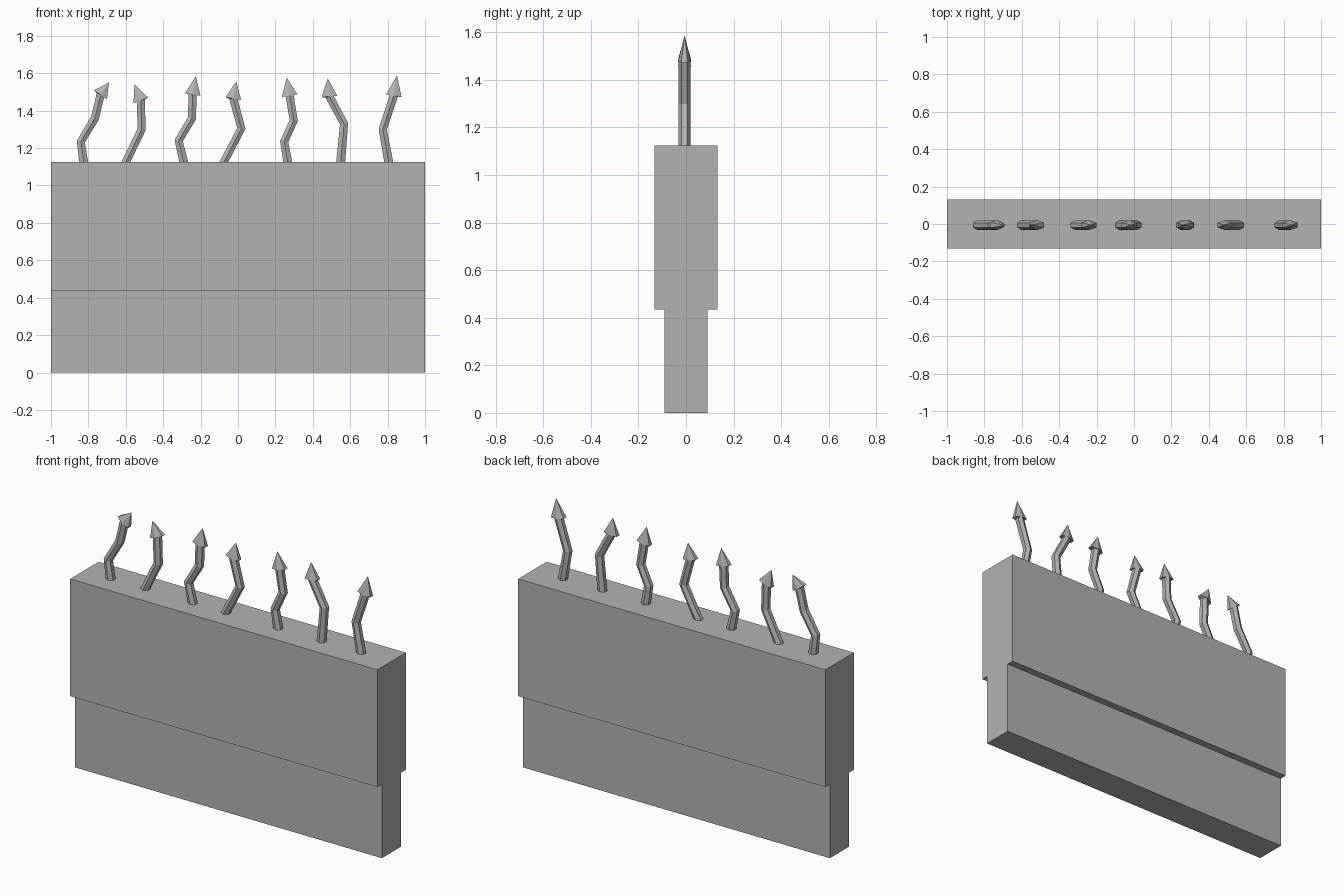
import bpy, bmesh
from math import sin, cos, pi
from mathutils import Vector

cube = bpy.data.objects.get("Cube")
if cube:
    bpy.data.objects.remove(cube, do_unlink=True)

GREY = (0.45, 0.45, 0.45, 1)
grey = bpy.data.materials.new("plain_grey")
grey.use_nodes = True
grey.diffuse_color = GREY
grey.node_tree.nodes["Principled BSDF"].inputs["Base Color"].default_value = GREY

TOP, STEP, SPIKE_Y = 1.125, 0.435, -0.006


def finish(name, bm):
    bmesh.ops.recalc_face_normals(bm, faces=bm.faces)
    mesh = bpy.data.meshes.new(name)
    bm.to_mesh(mesh)
    bm.free()
    mesh.materials.append(grey)
    obj = bpy.data.objects.new(name, mesh)
    bpy.context.collection.objects.link(obj)


def stepped_block():
    """T-shaped cross-section extruded along the whole length."""
    bm = bmesh.new()
    half = [(0.09, 0), (0.09, STEP), (0.132, STEP), (0.132, TOP)]
    outline = half + [(-y, z) for y, z in reversed(half)]
    face = bm.faces.new([bm.verts.new((-1, y, z)) for y, z in outline])
    out = bmesh.ops.extrude_face_region(bm, geom=[face])
    moved = [v for v in out["geom"] if isinstance(v, bmesh.types.BMVert)]
    bmesh.ops.translate(bm, verts=moved, vec=(2, 0, 0))
    finish("stepped_block", bm)


def spike(name, path):
    """Bent six-sided shaft with a wider pointed head."""
    pts = [Vector((x, 0, z)) for x, z in path]
    bm = bmesh.new()

    def ring(centre, side, width, depth):
        loop = []
        for i in range(6):
            a = i * pi / 3 + pi / 6
            p = centre + side * (width * cos(a) / cos(pi / 6))
            loop.append(bm.verts.new((p.x, SPIKE_Y + depth * sin(a), p.z)))
        return loop

    def across(d):
        return Vector((d.z, 0, -d.x))

    dirs = [(b - a).normalized() for a, b in zip(pts, pts[1:])]
    rings = [ring(pts[0], Vector((1, 0, 0)), 0.024, 0.025)]
    for p, d0, d1 in zip(pts[1:-1], dirs, dirs[1:]):
        rings.append(ring(p, across((d0 + d1).normalized()), 0.022, 0.025))
    # flared base of the head
    rings.append(ring(pts[-2], across(dirs[-1]), 0.042, 0.027))
    for a, b in zip(rings, rings[1:]):
        for i in range(6):
            j = (i + 1) % 6
            bm.faces.new((a[i], a[j], b[j], b[i]))
    tip = bm.verts.new((pts[-1].x, SPIKE_Y, pts[-1].z))
    for i in range(6):
        bm.faces.new((rings[-1][i], rings[-1][(i + 1) % 6], tip))
    bm.faces.new(rings[0])
    finish(name, bm)


stepped_block()

# spike centre lines as x, z from root to tip
paths = [
    [(-0.825, TOP), (-0.84, 1.235), (-0.765, 1.36), (-0.735, 1.485), (-0.69, 1.55)],
    [(-0.6, TOP), (-0.515, 1.30), (-0.52, 1.455), (-0.553, 1.54)],
    [(-0.29, TOP), (-0.317, 1.24), (-0.247, 1.358), (-0.242, 1.487), (-0.226, 1.583)],
    [(-0.076, TOP), (0.018, 1.305), (-0.025, 1.465), (-0.009, 1.556)],
    [(0.266, TOP), (0.247, 1.235), (0.298, 1.347), (0.276, 1.48), (0.26, 1.577)],
    [(0.549, TOP), (0.567, 1.33), (0.489, 1.476), (0.48, 1.572)],
    [(0.806, TOP), (0.774, 1.30), (0.833, 1.48), (0.85, 1.588)],
]
for n, path in enumerate(paths, 1):
    spike(f"spike_{n}", path)
